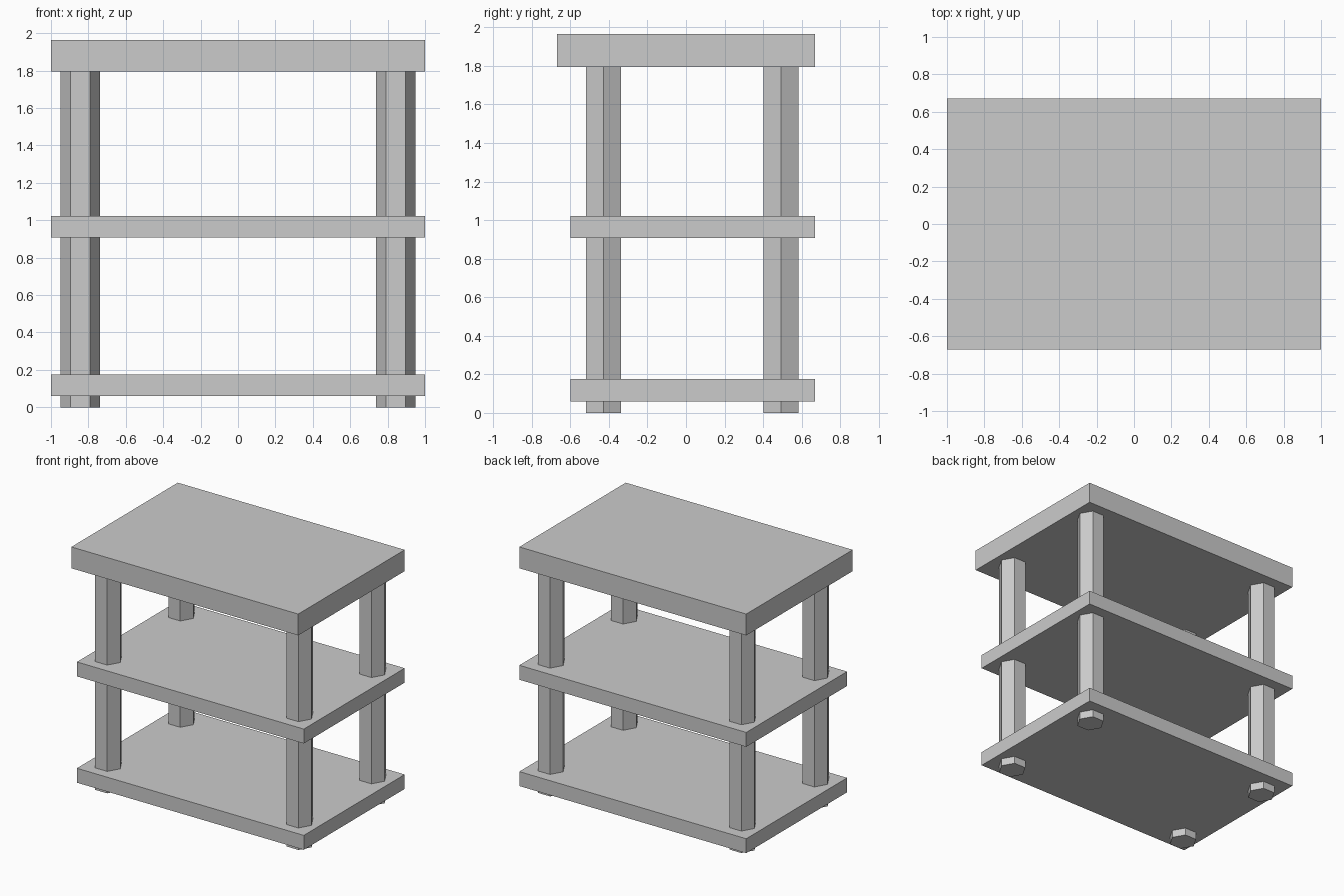
import bpy, math

cube = bpy.data.objects.get("Cube")
if cube:
    bpy.data.objects.remove(cube, do_unlink=True)

# One plain grey for the whole stand
grey = bpy.data.materials.new("light_grey")
grey.use_nodes = True
colour = (0.6, 0.6, 0.6, 1)
grey.diffuse_color = colour
grey.node_tree.nodes["Principled BSDF"].inputs["Base Color"].default_value = colour


def finish(name):
    obj = bpy.context.object
    obj.name = name
    bpy.ops.object.transform_apply(location=False, rotation=True, scale=True)
    obj.data.materials.append(grey)


def board(name, y0, y1, z0, z1):
    bpy.ops.mesh.primitive_cube_add(size=1, location=(0, (y0 + y1) / 2, (z0 + z1) / 2))
    bpy.context.object.scale = (2, y1 - y0, z1 - z0)
    finish(name)


# Shelves are set back at the front, the top overhangs them
board("bottom_shelf", -0.6, 0.67, 0.06, 0.175)
board("middle_shelf", -0.6, 0.67, 0.907, 1.022)
board("top_board", -0.67, 0.67, 1.795, 1.965)

# Six-sided legs with a flat face to the front
for side, x in (("left", 0.843), ("right", -0.843)):
    for end, y in (("front", -0.428), ("back", 0.492)):
        bpy.ops.mesh.primitive_cylinder_add(
            vertices=6, radius=0.105, depth=1.8, location=(x, y, 0.9),
            rotation=(0, 0, math.pi / 6))
        finish(f"{end}_{side}_leg")
